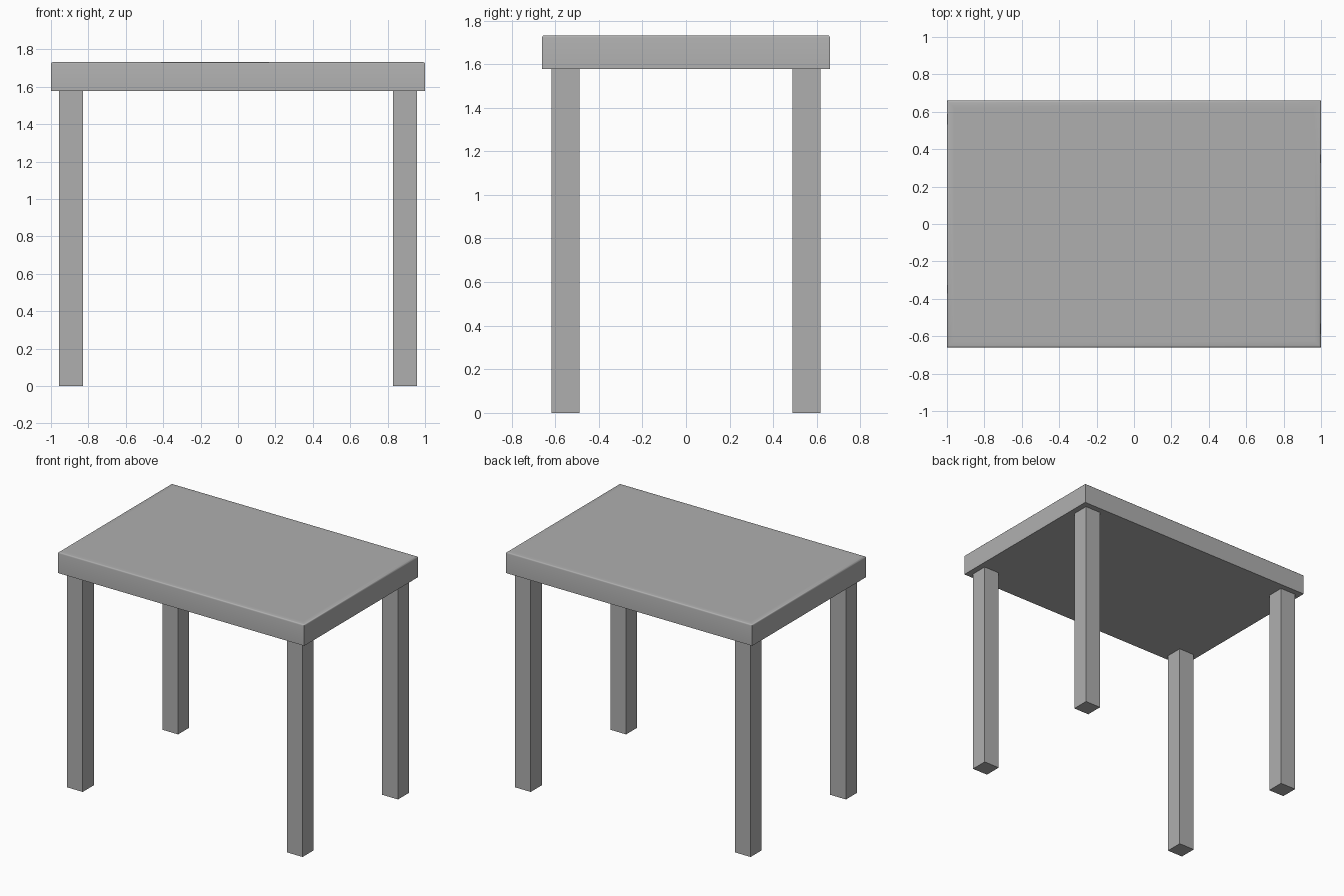
import bpy
import bmesh
from math import radians

if "Cube" in bpy.data.objects:
    bpy.data.objects.remove(bpy.data.objects["Cube"])

TOP_Z, UNDER_Z = 1.732, 1.578

grey = bpy.data.materials.new("dark_grey")
grey.diffuse_color = (0.43, 0.43, 0.43, 1)
grey.use_nodes = True
grey.node_tree.nodes["Principled BSDF"].inputs["Base Color"].default_value = grey.diffuse_color


def box(name, x, y, z, bevel_top=0.0):
    """Box from (min, max) ranges, with optionally rounded upper rim."""
    bm = bmesh.new()
    bmesh.ops.create_cube(bm, size=1)
    for v in bm.verts:
        v.co = [r[0] if c < 0 else r[1] for c, r in zip(v.co, (x, y, z))]
    if bevel_top:
        rim = [e for e in bm.edges if all(v.co.z > z[1] - 1e-4 for v in e.verts)]
        bmesh.ops.bevel(bm, geom=rim, offset=bevel_top, segments=3,
                        profile=0.5, affect='EDGES')
        # Inset keeps the middle of the surface evenly flat
        bm.normal_update()
        upper = max(bm.faces, key=lambda f: f.calc_center_median().z)
        bmesh.ops.inset_region(bm, faces=[upper], thickness=0.04)
    mesh = bpy.data.meshes.new(name)
    bm.to_mesh(mesh)
    bm.free()
    mesh.materials.append(grey)
    obj = bpy.data.objects.new(name, mesh)
    bpy.context.collection.objects.link(obj)
    return obj


# Table top with a softly rounded upper rim
top = box("table_top", (-1, 1), (-0.66, 0.66), (UNDER_Z, TOP_Z), 0.01)
bpy.context.view_layer.objects.active = top
top.select_set(True)
bpy.ops.object.shade_smooth_by_angle(angle=radians(35))

# Four square legs, set in slightly from the corners
LEG_X, LEG_Y, HALF = 0.893, 0.553, 0.064
for side, sx in (("left", -1), ("right", 1)):
    for end, sy in (("front", -1), ("back", 1)):
        cx, cy = sx * LEG_X, sy * LEG_Y
        box(f"{end}_{side}_leg", (cx - HALF, cx + HALF),
            (cy - HALF, cy + HALF), (0, UNDER_Z))
